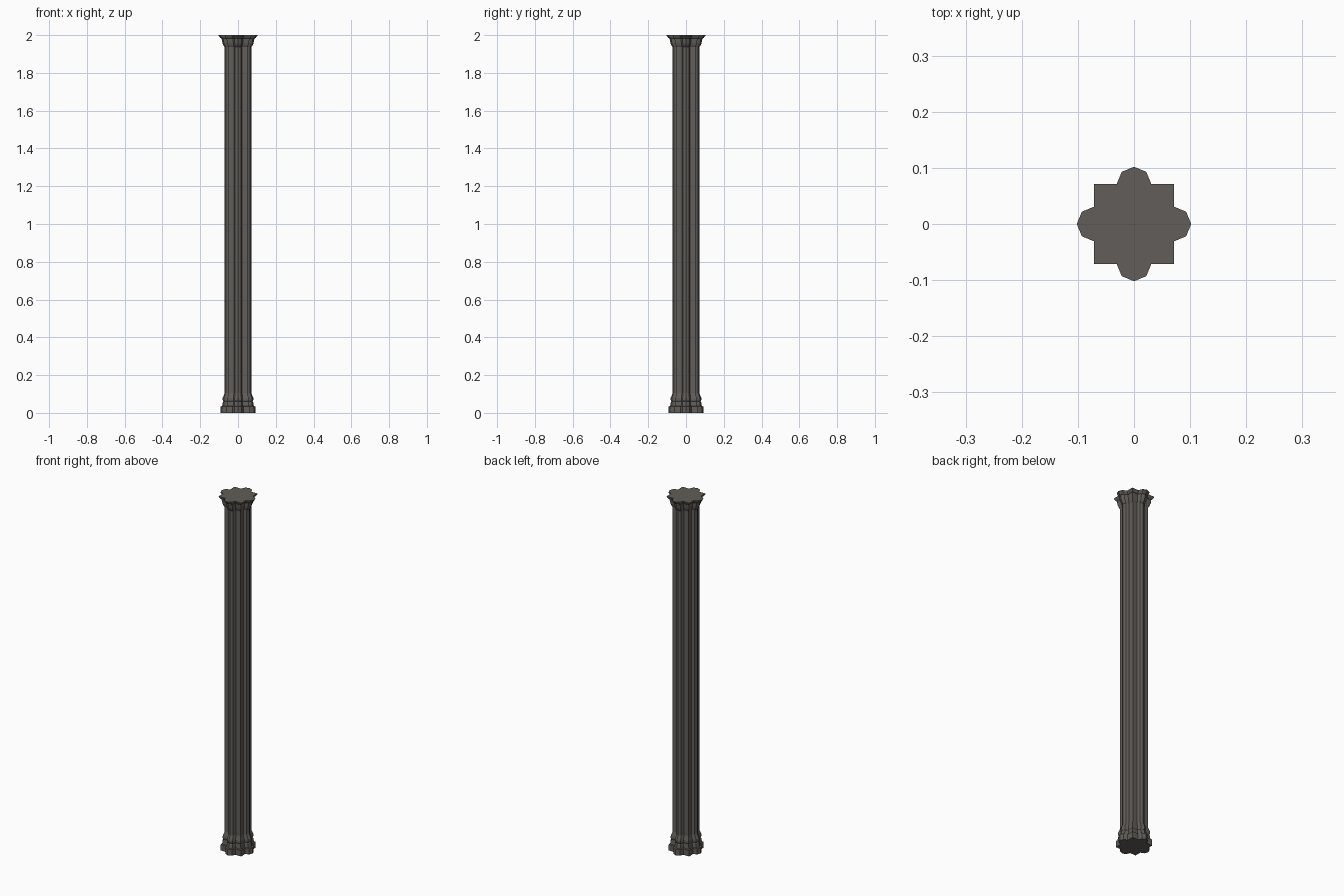
import bpy, bmesh, math

if "Cube" in bpy.data.objects:
    bpy.data.objects.remove(bpy.data.objects["Cube"])

stone = bpy.data.materials.new("dark stone")
stone.diffuse_color = (0.12, 0.11, 0.10, 1)
stone.use_nodes = True
stone.node_tree.nodes["Principled BSDF"].inputs["Base Color"].default_value = stone.diffuse_color

# Cross-section: square with a half-octagon lobe on each side (overall half width 1)
HALF, LOBE = 0.696, 0.304
side = [(HALF, -HALF)] + [(HALF + LOBE * math.cos(math.radians(a)),
                           LOBE * math.sin(math.radians(a)))
                          for a in (-90, -45, 0, 45, 90)]
section = []
for k in range(4):
    c, s = round(math.cos(k * math.pi / 2)), round(math.sin(k * math.pi / 2))
    section += [(x * c - y * s, x * s + y * c) for x, y in side]


def loft(name, profile):
    """Stack scaled copies of the section along (half width, height) pairs."""
    bm = bmesh.new()
    rings = [[bm.verts.new((x * r, y * r, z)) for x, y in section] for r, z in profile]
    n = len(section)
    for a, b in zip(rings, rings[1:]):
        for i in range(n):
            j = (i + 1) % n
            bm.faces.new((a[i], a[j], b[j], b[i]))
    bm.faces.new(rings[0][::-1])
    bm.faces.new(rings[-1])
    me = bpy.data.meshes.new(name)
    bm.to_mesh(me)
    bm.free()
    me.materials.append(stone)
    ob = bpy.data.objects.new(name, me)
    bpy.context.collection.objects.link(ob)
    return ob


# Whole column in one profile: plinth, base mouldings, shaft, flared capital
loft("clustered_column", [
    (0.092, 0), (0.092, 0.034), (0.084, 0.036), (0.080, 0.058),
    (0.077, 0.061), (0.081, 0.069), (0.081, 0.080), (0.076, 0.092), (0.071, 0.104),
    (0.071, 1.938), (0.076, 1.944), (0.082, 1.957), (0.087, 1.982),
    (0.094, 1.986), (0.102, 1.996), (0.102, 2.0)])
